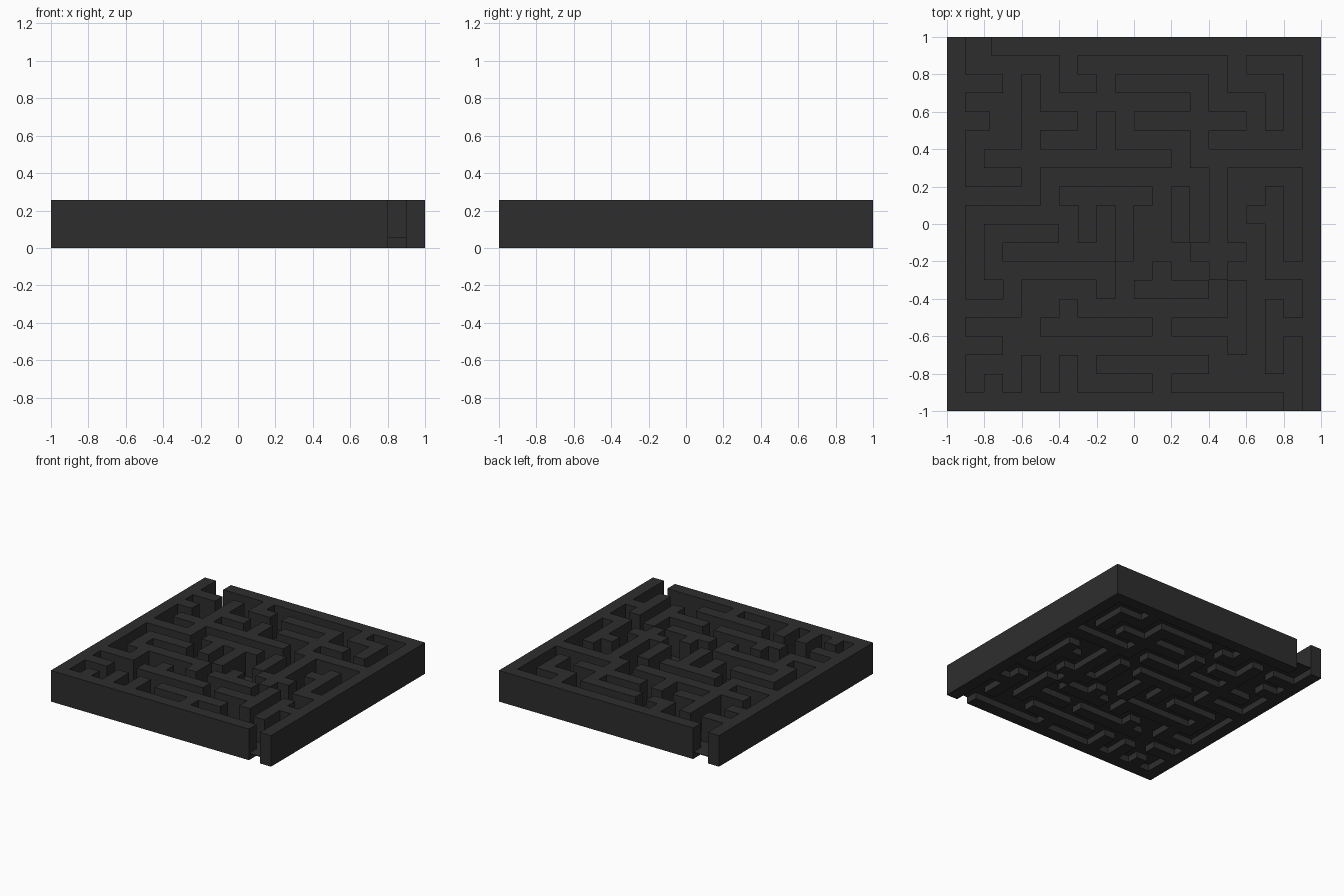
import bpy, bmesh

cube = bpy.data.objects.get("Cube")
if cube:
    bpy.data.objects.remove(cube, do_unlink=True)

HEIGHT = 0.255
FLOOR = 0.055

charcoal = bpy.data.materials.new("charcoal")
charcoal.use_nodes = True
colour = (0.027, 0.027, 0.027, 1)
charcoal.diffuse_color = colour
charcoal.node_tree.nodes["Principled BSDF"].inputs["Base Color"].default_value = colour

walls = []


def across(y, *spans):
    """Walls running along x, one tenth thick, with their lower edge at y."""
    for a, b in spans:
        walls.append((a, y, b, y + 1))


def along(x, *spans):
    """Walls running along y, one tenth thick, with their left edge at x."""
    for a, b in spans:
        walls.append((x, a, x + 1, b))


# Outer frame with an entrance in the back and an exit in the front (tenths)
across(9, (-7.65, 10))
across(-10, (-10, 8))
along(-10, (-10, 10))
along(9, (-10, 10))

# Walls running left to right, from back to front
across(7, (-10, -7), (-4, -2), (-1, 4), (5, 8))
across(5, (-10, -7.7), (-6, -3), (0, 6))
across(3, (-8, 2), (3, 10))
across(1, (-10, -5), (-4, 1))
across(0, (6, 8))
across(-1, (-8, -4))
across(-2, (3, 6))
across(-3, (-8, -1), (7, 10))
across(-4, (-7, -6), (0, 4))
across(-5, (-10, -6))
across(-6, (-5, 1), (2, 6), (8, 10))
across(-7, (-10, -7))
across(-8, (-2, 4))

# Walls running front to back, from left to right
along(-8, (-3, 0), (-10, -8))
along(-6, (1, 8), (-10, -7))
along(-4, (7, 10), (-6, -4), (-10, -7))
along(-3, (-1, 2))
along(-2, (3, 6), (-4, -2))
along(-1, (-2, 2))
along(1, (-4, -2), (-10, -7))
along(2, (-1, 2))
along(3, (3, 8))
along(4, (-3, 4))
along(5, (7, 10), (-7, -3))
along(7, (5, 8), (-3, 2), (-8, -4))


def add_object(name, bm):
    mesh = bpy.data.meshes.new(name)
    bm.to_mesh(mesh)
    bm.free()
    mesh.materials.append(charcoal)
    obj = bpy.data.objects.new(name, mesh)
    bpy.context.collection.objects.link(obj)
    return obj


# Merge all wall footprints into one lattice and raise it
xs = sorted({x for w in walls for x in (w[0], w[2])})
ys = sorted({y for w in walls for y in (w[1], w[3])})
bm = bmesh.new()
points = {}


def point(x, y):
    if (x, y) not in points:
        points[x, y] = bm.verts.new((x / 10, y / 10, 0))
    return points[x, y]


for x0, x1 in zip(xs, xs[1:]):
    for y0, y1 in zip(ys, ys[1:]):
        cx, cy = (x0 + x1) / 2, (y0 + y1) / 2
        if any(a < cx < c and b < cy < d for a, b, c, d in walls):
            bm.faces.new([point(x0, y0), point(x1, y0), point(x1, y1), point(x0, y1)])

raised = bmesh.ops.extrude_face_region(bm, geom=bm.faces[:], use_keep_orig=True)
top = [v for v in raised["geom"] if isinstance(v, bmesh.types.BMVert)]
bmesh.ops.translate(bm, verts=top, vec=(0, 0, HEIGHT))
bmesh.ops.recalc_face_normals(bm, faces=bm.faces[:])
add_object("maze_walls", bm)

# Thin floor sheet, raised so the wall undersides stand clear of it
bm = bmesh.new()
bmesh.ops.create_cube(bm, size=1)
bmesh.ops.scale(bm, verts=bm.verts[:], vec=(1.996, 1.996, 0.004))
bmesh.ops.translate(bm, verts=bm.verts[:], vec=(0, 0, FLOOR))
add_object("maze_floor", bm)
